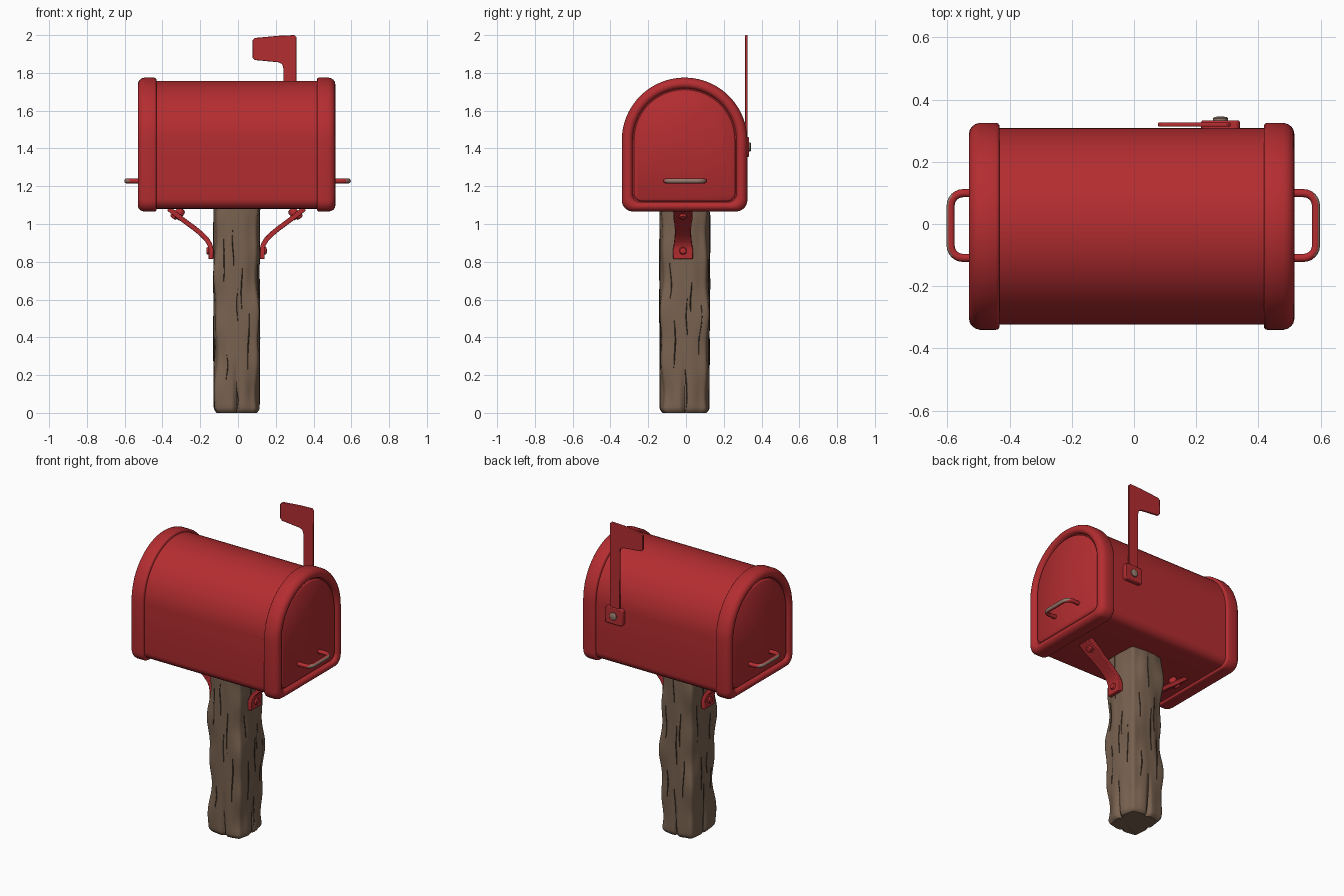
import bpy, bmesh, math, random
from mathutils import Vector

if "Cube" in bpy.data.objects:
    bpy.data.objects.remove(bpy.data.objects["Cube"])
random.seed(4)
CX, CY = -0.0075, -0.0075


def material(name, col):
    m = bpy.data.materials.new(name)
    m.diffuse_color = (*col, 1)
    m.use_nodes = True
    m.node_tree.nodes["Principled BSDF"].inputs["Base Color"].default_value = m.diffuse_color
    return m


RED = material("red_paint", (0.455, 0.026, 0.030))
WOOD = material("weathered_wood", (0.190, 0.122, 0.080))
DARK = material("dark_crack", (0.050, 0.033, 0.022))
WORN = material("worn_metal", (0.30, 0.19, 0.15))


def loft(name, rings, mats, angle=40, bevel=0, rule=None):
    """Skin a list of equal closed rings, cap both ends."""
    bm = bmesh.new()
    vs = [[bm.verts.new(p) for p in r] for r in rings]
    n = len(vs[0])
    for a, b in zip(vs, vs[1:]):
        for i in range(n):
            j = (i + 1) % n
            bm.faces.new((a[i], a[j], b[j], b[i]))
    bm.faces.new(vs[0])
    bm.faces.new(vs[-1])
    bmesh.ops.recalc_face_normals(bm, faces=bm.faces)
    if rule:
        for f in bm.faces:
            f.normal_update()
            f.material_index = rule(f)
    me = bpy.data.meshes.new(name)
    bm.to_mesh(me)
    bm.free()
    ob = bpy.data.objects.new(name, me)
    bpy.context.collection.objects.link(ob)
    for m in mats:
        me.materials.append(m)
    if bevel:
        b = ob.modifiers.new("bevel", 'BEVEL')
        b.width, b.segments, b.limit_method = bevel, 2, 'ANGLE'
    bpy.ops.object.select_all(action='DESELECT')
    ob.select_set(True)
    bpy.context.view_layer.objects.active = ob
    bpy.ops.object.shade_smooth_by_angle(angle=math.radians(angle))
    return ob


def arch(x, d):
    """Mailbox outline at x, inset by d: flat bottom, round top."""
    w, zb, zc, r = 0.3325 - d, 1.066 + d * 0.85, 1.4425, 0.06 - d * 0.3
    pts = [(w * math.cos(a), zc + w * math.sin(a))
           for a in (math.pi * i / 40 for i in range(41))]
    for sy, a0 in ((-1, math.pi), (1, 1.5 * math.pi)):
        for i in range(7):
            a = a0 + math.pi / 2 * i / 6
            pts.append((sy * (w - r) + r * math.cos(a), zb + r + r * math.sin(a)))
    return [(x + CX, y + CY, z) for y, z in pts]


def bolt(name, pos, direction, r, h, mat):
    q = Vector(direction).to_track_quat('Z', 'Y')
    rings = []
    for rr, z in ((r, -h), (r, h * 0.55), (r * 0.8, h * 0.9), (r * 0.4, h)):
        rings.append([Vector(pos) + q @ Vector((rr * math.cos(a), rr * math.sin(a), z))
                      for a in (math.tau * i / 16 for i in range(16))])
    loft(name, rings, [mat])


# mailbox barrel
loft("box_body", [arch(-0.45, 0.017), arch(0.45, 0.017)], [RED], 30)

# rim with recessed door, handle and bracket at each end
rim = [(0.425, 0.03), (0.425, 0.008), (0.429, 0.002), (0.436, 0), (0.488, 0), (0.502, 0.004),
       (0.513, 0.012), (0.520, 0.022), (0.5225, 0.034), (0.519, 0.046), (0.511, 0.054),
       (0.497, 0.058), (0.497, 0.064), (0.506, 0.067), (0.510, 0.072)]
for s, side in ((1, "right"), (-1, "left")):
    loft(side + "_rim_and_door", [arch(s * x, d) for x, d in rim], [RED], 45)

    # handle: bent round bar, worn on its outer grip
    path = [(0.49, -0.104)]
    for sy in (-1, 1):
        for i in range(7):
            a = math.pi / 2 * i / 6
            a = a if sy < 0 else math.pi / 2 - a
            path.append((0.547 + 0.04 * math.sin(a), sy * (0.064 + 0.04 * math.cos(a))))
    path.append((0.49, 0.104))
    rings = []
    for i, (x, y) in enumerate(path):
        a, b = path[max(i - 1, 0)], path[min(i + 1, len(path) - 1)]
        t = Vector((b[0] - a[0], b[1] - a[1])).normalized()
        rings.append([(CX * 0.3 + s * (x + 0.013 * math.cos(k) * t.y),
                       y - 0.013 * math.cos(k) * t.x - 0.005,
                       1.228 + 0.013 * math.sin(k))
                      for k in (math.tau * j / 12 for j in range(12))])
    loft(side + "_handle", rings, [RED, WORN], 50,
         rule=lambda f: int(f.normal.x * s > 0.55 and abs(f.calc_center_median().x) > 0.57))

    # bracket strap from post to box underside, (x, z, half width)
    path = [(0.136, 0.815, 0.052), (0.136, 0.87, 0.052), (0.142, 0.892, 0.048),
            (0.158, 0.918, 0.045), (0.185, 0.946, 0.043), (0.22, 0.975, 0.043),
            (0.265, 1.008, 0.045), (0.295, 1.031, 0.05), (0.36, 1.082, 0.052)]
    rings = []
    for i, (x, z, w) in enumerate(path):
        a, b = path[max(i - 1, 0)], path[min(i + 1, len(path) - 1)]
        t = Vector((b[0] - a[0], b[1] - a[1])).normalized() * 0.013
        rings.append([(CX + s * (x + e * t.y), -0.016 + g * w, z - e * t.x)
                      for e, g in ((1, 1), (1, -1), (-1, -1), (-1, 1))])
    loft(side + "_bracket", rings, [RED], 35, bevel=0.004)
    bolt(side + "_lower_bolt", (CX + s * 0.146, -0.016, 0.858), (s, 0, 0), 0.02, 0.014, RED)
    bolt(side + "_upper_bolt", (CX + s * 0.326, -0.016, 1.046), (s * 0.62, 0, -0.78), 0.02, 0.02, RED)
    bolt(side + "_upper_nut", (CX + s * 0.305, -0.016, 1.056), (-s * 0.62, 0, 0.78), 0.024, 0.03, RED)


# signal flag with mounting plate and rivet
def plate(name, outline, y0, y1, bevel):
    return loft(name, [[(x, y, z) for x, z in outline] for y in (y0, y1)], [RED], 35, bevel)


plate("signal_flag", [(0.24, 1.40), (0.31, 1.40), (0.31, 1.988), (0.298, 2.0), (0.22, 1.997),
                      (0.09, 1.985), (0.077, 1.973), (0.077, 1.88), (0.09, 1.868),
                      (0.215, 1.856), (0.234, 1.846), (0.24, 1.825)], 0.313, 0.326, 0.003)
plate("flag_mount", [(0.216, 1.365), (0.226, 1.355), (0.33, 1.355), (0.34, 1.365), (0.34, 1.45),
                     (0.33, 1.46), (0.226, 1.46), (0.216, 1.45)], 0.295, 0.333, 0.005)
bolt("flag_rivet", (0.278, 0.333, 1.408), (0, 1, 0), 0.024, 0.012, WORN)


# wooden post: rough square section with chipped corners and split base
def post_point(a, z, out=0.0):
    c, s = math.cos(a), math.sin(a)
    r = (abs(c) ** 14 + abs(s) ** 14) ** (-1 / 14)
    corner = abs(math.sin(2 * a)) ** 5
    k = int(a % math.tau / (math.pi / 2))
    r -= corner * (0.11 + 0.07 * math.sin(9 * z + 2.3 * k) + 0.05 * math.sin(21 * z + 4 * k))
    r += 0.012 * math.sin(6 * a + 5 * z) * math.sin(4 * z + 3 * a) - 0.012
    mid = (a + math.pi / 4) % (math.pi / 2) - math.pi / 4
    r -= 0.16 * math.exp(-(mid / 0.1) ** 2) * max(0, 1 - z / 0.3)
    r *= 1 - 0.13 * max(0, 1 - z / 0.03) ** 2
    r += out
    return (CX + 0.1235 * r * c, CY + 0.1335 * r * s, z)


levels = [0, 0.005, 0.012, 0.02, 0.03] + [0.03 + 1.07 * i / 50 for i in range(1, 51)]
loft("wooden_post", [[post_point(math.tau * i / 120, z) for i in range(120)] for z in levels],
     [WOOD], 40)

# dark tapered cracks following the post surface
for k in range(4):
    for n, (off, z0) in enumerate(((-0.5, 0.62), (-0.12, 0.78), (0.05, 0.40), (0.3, 0.55),
                                   (0.52, 0.25), (-0.35, 0.2), (0.0, 0.03))):
        a0 = k * math.pi / 2 + off + random.uniform(-0.08, 0.08)
        z0 += random.uniform(-0.03, 0.08)
        length = random.uniform(0.12, 0.3)
        width = random.uniform(0.018, 0.04)
        rings = []
        for i in range(13):
            t = i / 12
            z = z0 + t * length
            a = a0 + 0.03 * math.sin(5 * t + n)
            w = width * (math.sin(math.pi * t) * 0.9 + 0.05)
            rings.append([post_point(a - w, z, -0.004), post_point(a, z, 0.022),
                          post_point(a + w, z, -0.004)])
        loft("post_crack", rings, [DARK], 60)
